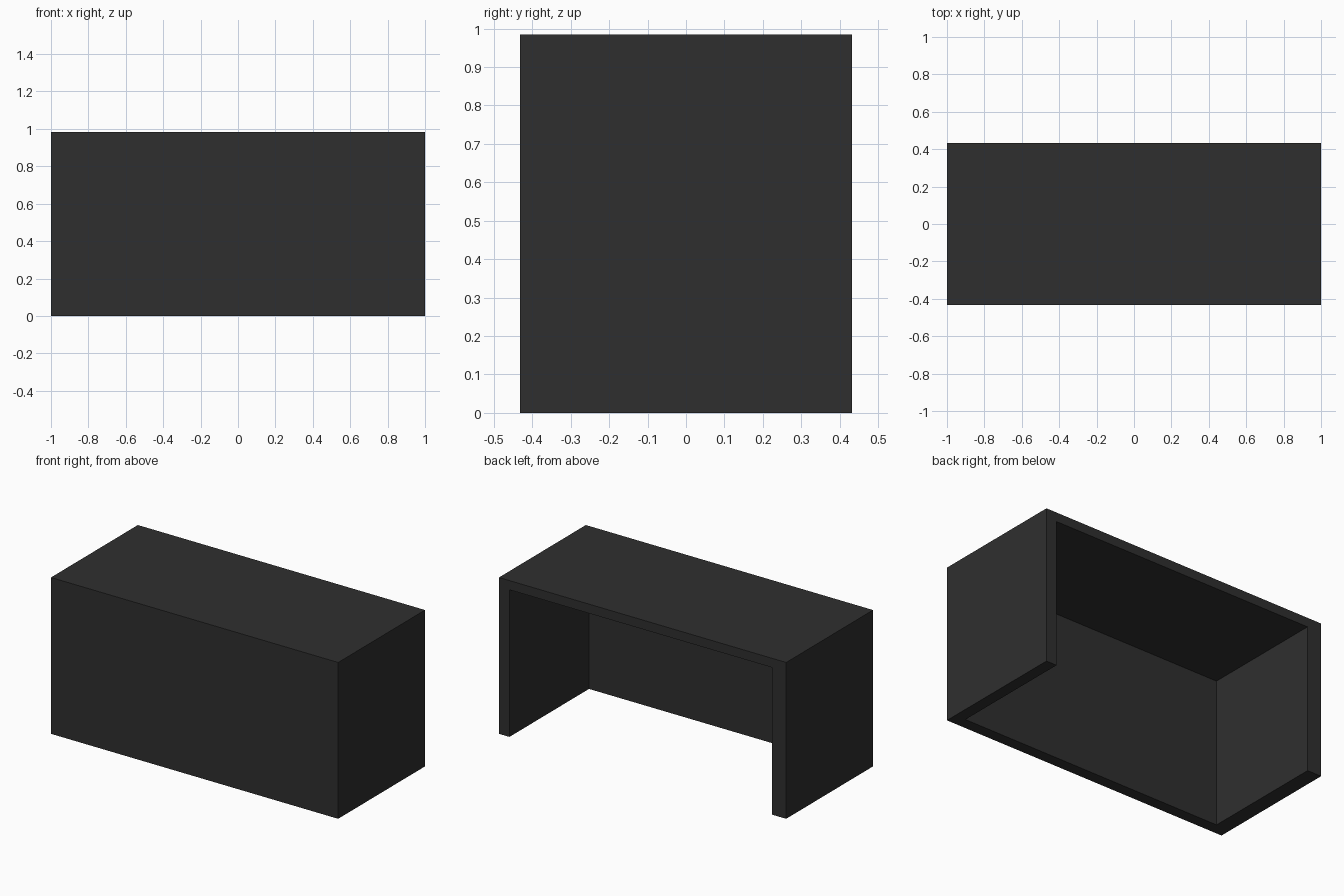
import bpy

if "Cube" in bpy.data.objects:
    bpy.data.objects.remove(bpy.data.objects["Cube"])

# Outer size and panel thicknesses
X, Y, Z = 1.0, 0.432, 0.984
RIGHT, LEFT, FRONT, TOP = 0.073, 0.098, 0.073, 0.058

mat = bpy.data.materials.new("charcoal")
mat.diffuse_color = (0.028, 0.028, 0.028, 1)
mat.use_nodes = True
mat.node_tree.nodes["Principled BSDF"].inputs["Base Color"].default_value = mat.diffuse_color


def box(name, lo, hi):
    bpy.ops.mesh.primitive_cube_add(size=1, location=[(a + b) / 2 for a, b in zip(lo, hi)])
    ob = bpy.context.object
    ob.name = name
    ob.scale = [b - a for a, b in zip(lo, hi)]
    bpy.ops.object.transform_apply(location=True, rotation=False, scale=True)
    ob.data.materials.append(mat)
    return ob


# Knee space, open to the back and the floor
cutter = box("knee_space_cutter", (-X + LEFT, -Y + FRONT, -0.2), (X - RIGHT, Y + 0.2, Z - TOP))
cutter.hide_render = True

# Counter shell: top, front panel and two side panels in one solid
shell = box("counter_shell", (-X, -Y, 0), (X, Y, Z))
mod = shell.modifiers.new("knee_space", 'BOOLEAN')
mod.operation = 'DIFFERENCE'
mod.solver = 'EXACT'
mod.object = cutter
bpy.ops.object.modifier_apply(modifier=mod.name)
bpy.data.objects.remove(cutter)
